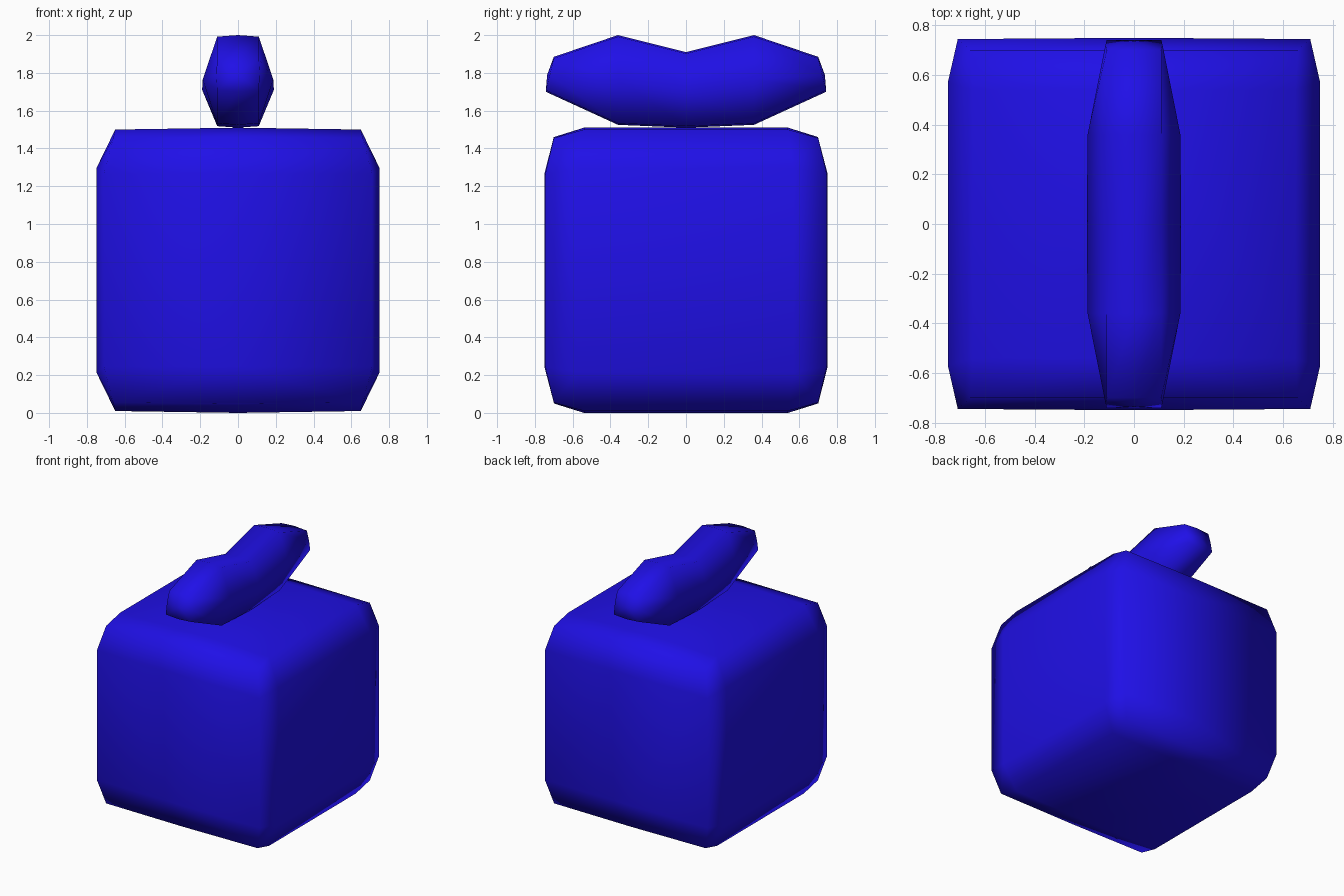
import bpy, bmesh

if "Cube" in bpy.data.objects:
    bpy.data.objects.remove(bpy.data.objects["Cube"])

blue = bpy.data.materials.new("blue")
blue.diffuse_color = (0.014, 0.005, 0.8, 1)
blue.use_nodes = True
blue.node_tree.nodes["Principled BSDF"].inputs["Base Color"].default_value = blue.diffuse_color


def finish(bm, name):
    bmesh.ops.recalc_face_normals(bm, faces=bm.faces)
    for f in bm.faces:
        f.smooth = True
    mesh = bpy.data.meshes.new(name)
    bm.to_mesh(mesh)
    bm.free()
    mesh.materials.append(blue)
    obj = bpy.data.objects.new(name, mesh)
    bpy.context.collection.objects.link(obj)
    return obj


# Softened box: one octant of corner points mirrored in x, y and z, then wrapped
MID = 0.755
octant = [(0.65, 0.54, 0.745), (0, 0.54, 0.755), (0.75, 0.57, 0.54),
          (0.71, 0.745, 0.51), (0, 0.75, 0.51), (0.66, 0.70, 0.70),
          (0, 0.70, 0.705)]
points = {(sx * x, sy * y, MID + sz * z) for x, y, z in octant
          for sx in (-1, 1) for sy in (-1, 1) for sz in (-1, 1)}
bm = bmesh.new()
for p in sorted(points):
    bm.verts.new(p)
hull = bmesh.ops.convex_hull(bm, input=bm.verts)
loose = [v for v in bm.verts if not v.link_faces]
bmesh.ops.delete(bm, geom=loose, context='VERTS')
bmesh.ops.dissolve_limit(bm, angle_limit=0.005, verts=bm.verts, edges=bm.edges)
finish(bm, "box_body")

# Sagging grip: eight-sided rings lofted along y
# half ring columns: y at top, y at bottom, top z, bottom z, middle z, middle half width
half = [(0.0, 0.0, 1.91, 1.51, 1.71, 0.19),
        (0.36, 0.36, 2.00, 1.525, 1.765, 0.187),
        (0.70, 0.742, 1.885, 1.70, 1.79, 0.115)]
stations = [(-a, -b, *r) for a, b, *r in half[:0:-1]] + half
bm = bmesh.new()
rings = []
for yt, yb, top, bot, mid, w in stations:
    ym = (yt + yb) / 2
    ring = [(0, yt, top), (0.11, yt, top - 0.008), (w, ym, mid),
            (0.11, yb, bot + 0.008), (0, yb, bot),
            (-0.11, yb, bot + 0.008), (-w, ym, mid), (-0.11, yt, top - 0.008)]
    rings.append([bm.verts.new(p) for p in ring])
for a, b in zip(rings, rings[1:]):
    for i in range(8):
        j = (i + 1) % 8
        bm.faces.new((a[i], a[j], b[j], b[i]))
# End caps fan out to a slightly bulged centre
for ring, s in ((rings[0], -1), (rings[-1], 1)):
    c = bm.verts.new((0, s * 0.735, 1.79))
    for i in range(8):
        bm.faces.new((ring[i], ring[(i + 1) % 8], c))
finish(bm, "top_grip")
